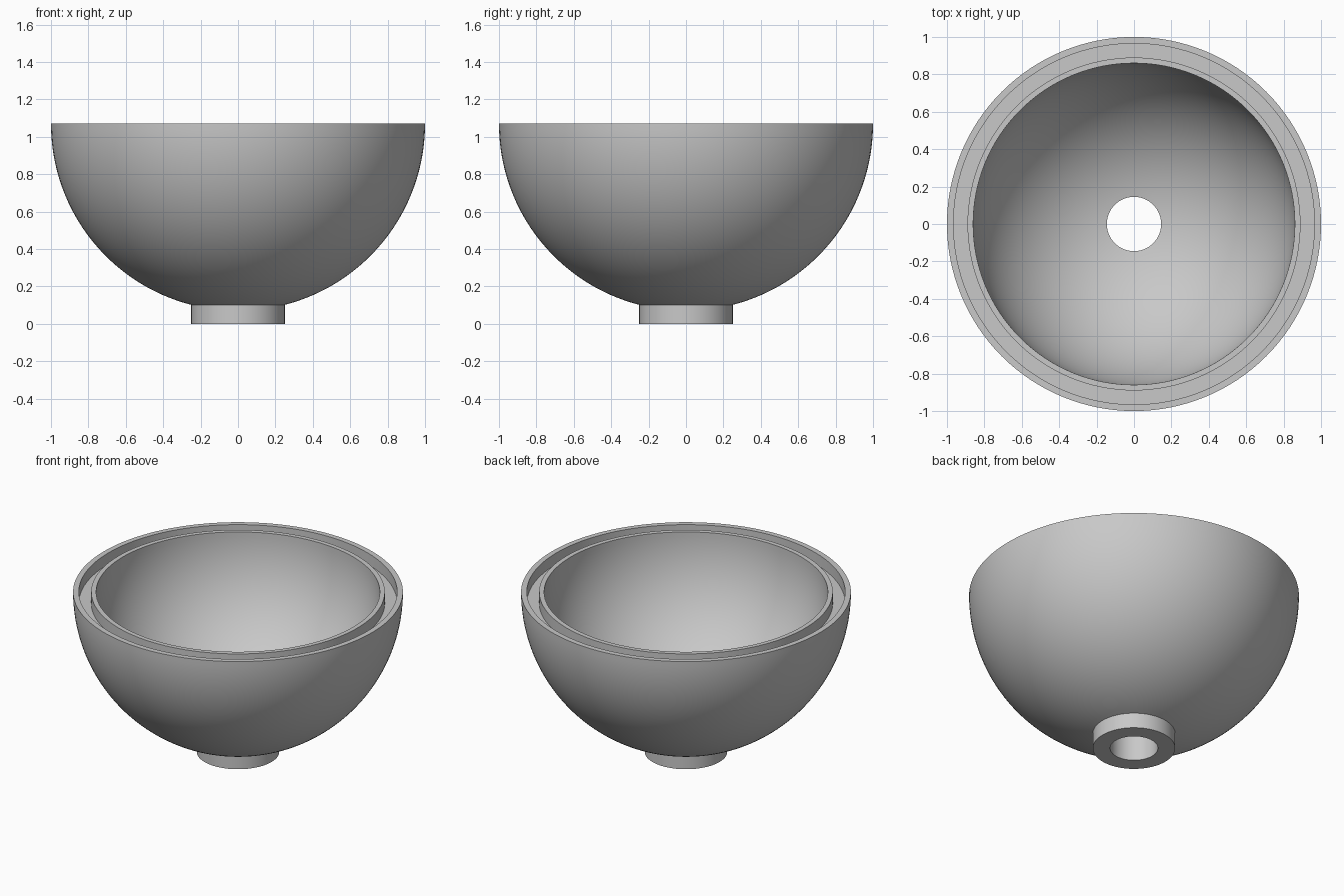
import bpy
import bmesh
from math import asin, cos, sin, pi, radians

cube = bpy.data.objects.get("Cube")
if cube:
    bpy.data.objects.remove(cube, do_unlink=True)

# Main dimensions
RIM_Z = 1.07
OUTER_R, INNER_R = 1.0, 0.86
GROOVE_OUT, GROOVE_IN, GROOVE_DEPTH = 0.965, 0.89, 0.075
FOOT_R, HOLE_R = 0.25, 0.145
SEGMENTS, ARC_STEPS = 128, 40

grey = bpy.data.materials.new("plain grey")
grey.use_nodes = True
colour = (0.58, 0.58, 0.58, 1)
grey.diffuse_color = colour
grey.node_tree.nodes["Principled BSDF"].inputs["Base Color"].default_value = colour


def arc(radius, end_r):
    """Quarter-circle profile from the rim down to the radius end_r."""
    low = asin(end_r / radius)
    angles = [pi / 2 + (low - pi / 2) * i / ARC_STEPS for i in range(ARC_STEPS + 1)]
    return [(radius * sin(a), RIM_Z - radius * cos(a)) for a in angles]


def lathe(name, profile):
    """Spin a closed profile of (radius, height) points about z."""
    bm = bmesh.new()
    verts = [bm.verts.new((r, 0, z)) for r, z in profile]
    edges = [bm.edges.new((a, b)) for a, b in zip(verts, verts[1:] + verts[:1])]
    bmesh.ops.spin(bm, geom=verts + edges, cent=(0, 0, 0), axis=(0, 0, 1),
                   angle=2 * pi, steps=SEGMENTS)
    bmesh.ops.remove_doubles(bm, verts=bm.verts[:], dist=0.0001)
    bmesh.ops.recalc_face_normals(bm, faces=bm.faces[:])
    mesh = bpy.data.meshes.new(name)
    bm.to_mesh(mesh)
    bm.free()
    mesh.materials.append(grey)
    obj = bpy.data.objects.new(name, mesh)
    bpy.context.collection.objects.link(obj)
    bpy.ops.object.select_all(action='DESELECT')
    obj.select_set(True)
    bpy.context.view_layer.objects.active = obj
    bpy.ops.object.shade_smooth_by_angle(angle=radians(30))
    return obj


# Hemispherical shell, drilled foot and grooved rim as one closed section
foot = [(FOOT_R, 0), (HOLE_R, 0)]
groove_z = RIM_Z - GROOVE_DEPTH
groove = [(GROOVE_IN, RIM_Z), (GROOVE_IN, groove_z),
          (GROOVE_OUT, groove_z), (GROOVE_OUT, RIM_Z)]
inside = arc(INNER_R, HOLE_R)[::-1]
lathe("footed_bowl", arc(OUTER_R, FOOT_R) + foot + inside + groove)
